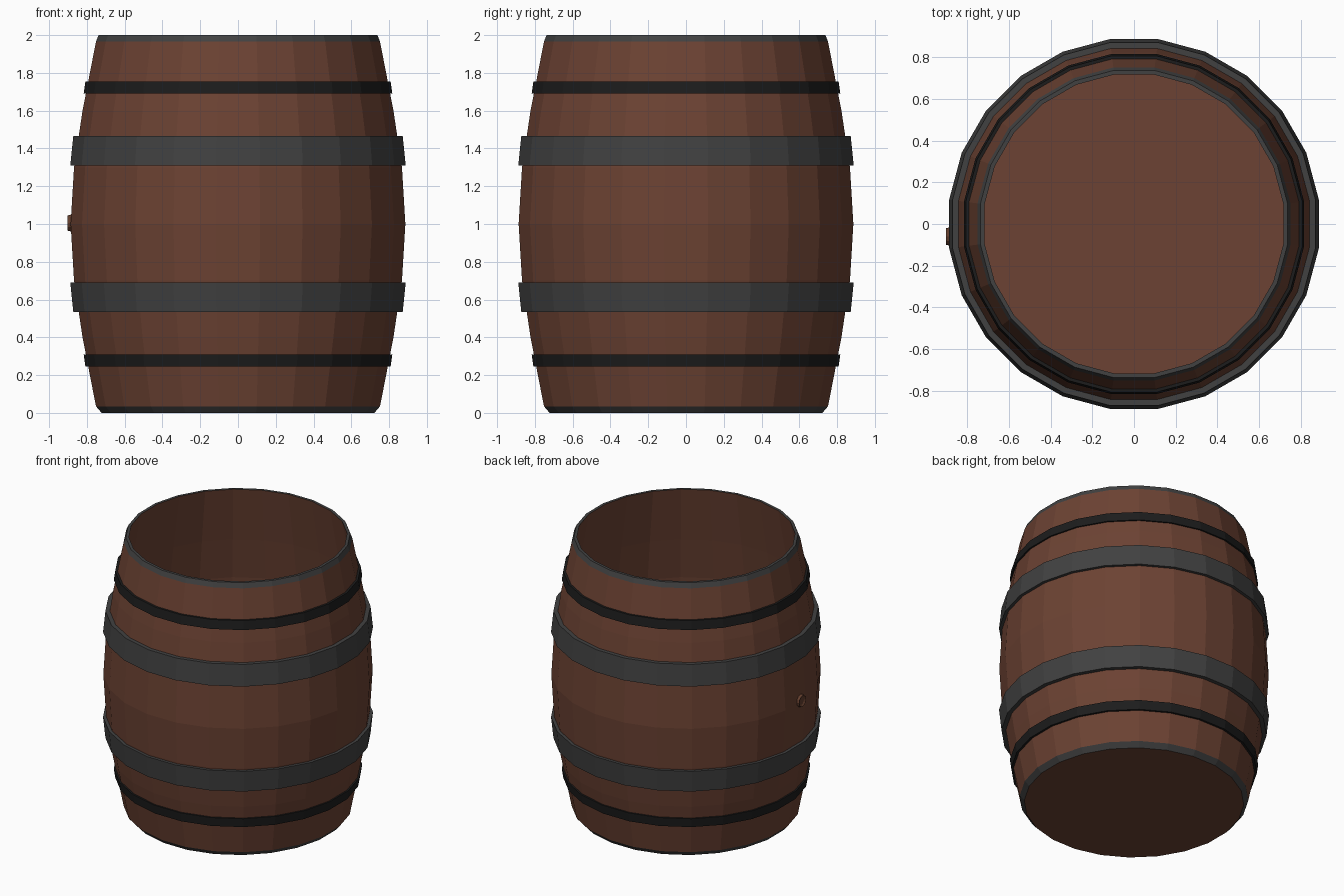
import bpy, bmesh, math
from mathutils import Matrix

if "Cube" in bpy.data.objects:
    bpy.data.objects.remove(bpy.data.objects["Cube"])

SIDES = 24
STEP = 2 * math.pi / SIDES
FIT = 1 / math.cos(STEP / 2)      # profile radii are measured across the flats


def material(name, rgb):
    m = bpy.data.materials.new(name)
    m.diffuse_color = (*rgb, 1)
    m.use_nodes = True
    m.node_tree.nodes["Principled BSDF"].inputs["Base Color"].default_value = m.diffuse_color
    return m


wood = material("brown wood", (0.150, 0.055, 0.033))
iron = material("grey iron", (0.053, 0.053, 0.053))
black = material("black iron", (0.012, 0.012, 0.012))
cork = material("bung brown", (0.120, 0.047, 0.026))


def finish(bm, name, mats):
    bmesh.ops.recalc_face_normals(bm, faces=bm.faces)
    me = bpy.data.meshes.new(name)
    bm.to_mesh(me)
    bm.free()
    for m in mats:
        me.materials.append(m)
    ob = bpy.data.objects.new(name, me)
    bpy.context.collection.objects.link(ob)
    return ob


def lathe(name, profile, mats, closed=False, caps=False, rule=None):
    """Spin (radius, z) points about z; a closed profile gives a hoop."""
    bm = bmesh.new()
    rings = []
    for r, z in profile:
        rings.append([bm.verts.new((r * FIT * math.cos((i + .5) * STEP),
                                    r * FIT * math.sin((i + .5) * STEP), z))
                      for i in range(SIDES)])
    pairs = list(zip(rings, rings[1:]))
    if closed:
        pairs.append((rings[-1], rings[0]))
    for k, (a, b) in enumerate(pairs):
        for i in range(SIDES):
            j = (i + 1) % SIDES
            f = bm.faces.new((a[i], a[j], b[j], b[i]))
            if rule:
                f.material_index = rule(k)
    if caps:
        bm.faces.new(rings[0])
        bm.faces.new(rings[-1])
    return finish(bm, name, mats)


# Barrel body: outside from the base up, over the lip, and down to the inner floor
outer = [(.722, 0), (.752, .035), (.823, .40), (.868, .70), (.886, 1.0),
         (.868, 1.30), (.823, 1.60), (.752, 1.965), (.738, 2.0)]
inner = [(.718, 2.0), (.79, 1.60), (.838, 1.30), (.856, 1.0),
         (.838, .70), (.79, .40), (.725, .04)]
lathe("barrel_body", outer + inner, [wood, iron], caps=True,
      rule=lambda k: 1 if k in (0, 7, 8) else 0)


# Hoops: bands that follow the slope of the staves, mirrored about mid height
def hoop(name, z_in, r_in, z_out, r_out, mat):
    for side in ("upper", "lower"):
        zi, zo = (z_in, z_out) if side == "upper" else (2 - z_in, 2 - z_out)
        lathe(f"{side}_{name}",
              [(r_in, zi), (r_out, zo), (r_out - .04, zo), (r_in - .04, zi)],
              [mat], closed=True)


hoop("wide_hoop", 1.31, .888, 1.465, .872, iron)
hoop("narrow_hoop", 1.69, .817, 1.755, .808, black)

# Bung: small plug with a raised ring on the left side
bm = bmesh.new()
bmesh.ops.create_cone(bm, cap_ends=True, segments=12, radius1=.048, radius2=.040, depth=.03)
top = max(bm.faces, key=lambda f: f.calc_center_median().z)
bmesh.ops.inset_individual(bm, faces=[top], thickness=.014)
bmesh.ops.translate(bm, verts=top.verts, vec=(0, 0, -.008))
bmesh.ops.transform(bm, verts=bm.verts, matrix=Matrix.Translation((-.887, -.06, 1.005))
                    @ Matrix.Rotation(-math.pi / 2, 4, 'Y'))
finish(bm, "bung", [cork])
